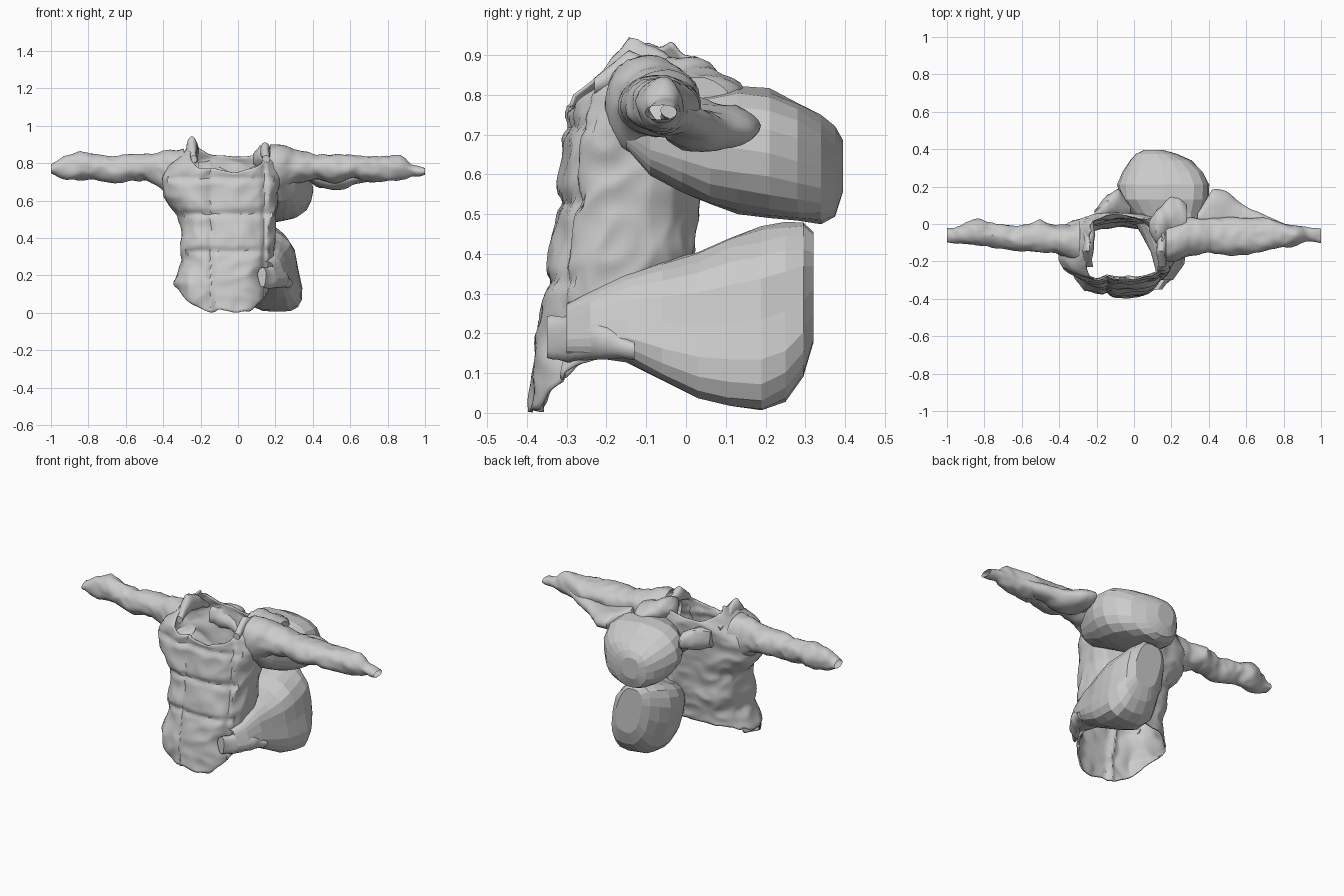
import bpy, bmesh, math
from mathutils import Vector, noise

if "Cube" in bpy.data.objects:
    bpy.data.objects.remove(bpy.data.objects["Cube"])


def lerp_table(table, t):
    """Interpolate the rows of a table keyed by their first column."""
    if t <= table[0][0]:
        return table[0][1:]
    for p, q in zip(table, table[1:]):
        if t <= q[0]:
            f = (t - p[0]) / (q[0] - p[0])
            return [a + (b - a) * f for a, b in zip(p[1:], q[1:])]
    return table[-1][1:]


def spow(v, p):
    return math.copysign(abs(v) ** p, v)


def wrinkle(p, amp, freq):
    """Ridged cloth noise."""
    n = noise.noise(p * freq)
    ridge = 0.5 - abs(noise.noise(p * freq * 1.5 + Vector((5, 2, 8)))) * 2
    return amp * (n + 0.5 * ridge)


def skin(name, rings, smooth, caps=(), thickness=0):
    """Turn a list of closed rings into a mesh object."""
    bm = bmesh.new()
    vr = [[bm.verts.new(p) for p in r] for r in rings]
    n = len(rings[0])
    for r0, r1 in zip(vr, vr[1:]):
        for i in range(n):
            j = (i + 1) % n
            bm.faces.new((r0[i], r0[j], r1[j], r1[i]))
    for c in caps:
        bm.faces.new(vr[c])
    bmesh.ops.recalc_face_normals(bm, faces=bm.faces)
    me = bpy.data.meshes.new(name)
    bm.to_mesh(me)
    bm.free()
    ob = bpy.data.objects.new(name, me)
    bpy.context.collection.objects.link(ob)
    if thickness:
        mod = ob.modifiers.new("cloth", 'SOLIDIFY')
        mod.thickness = thickness
        mod.offset = -1
    if smooth:
        bpy.ops.object.select_all(action='DESELECT')
        ob.select_set(True)
        bpy.context.view_layer.objects.active = ob
        bpy.ops.object.shade_smooth_by_angle(angle=math.radians(40))
    return ob


def loft(name, axis, table, steps, sides, power=1.0, amp=0.0, freq=9,
         smooth=True, caps=(), thickness=0, shear=0.0):
    """Loft along x or y; table rows: position, side min, side max, z min, z max."""
    rings = []
    lo, hi = table[0][0], table[-1][0]
    stations = [lo + (hi - lo) * k / steps for k in range(steps + 1)] if steps else [r[0] for r in table]
    for s in stations:
        a0, a1, z0, z1 = lerp_table(table, s)
        ring = []
        for i in range(sides):
            t = 2 * math.pi * i / sides
            c, d = spow(math.cos(t), power), spow(math.sin(t), power)
            dz = d * (z1 - z0) / 2
            a = (a0 + a1) / 2 + c * (a1 - a0) / 2 - shear * dz
            z = (z0 + z1) / 2 + dz
            p = Vector((s, a, z)) if axis == 'x' else Vector((a, s, z))
            out = Vector((0, c, d)) if axis == 'x' else Vector((c, 0, d))
            p += out * wrinkle(p, amp, freq)
            p.x = max(-1, min(1, p.x))
            p.z = max(0, p.z)
            ring.append(p)
        rings.append(ring)
    return skin(name, rings, smooth, caps, thickness)


# Torso: hollow shell with open neck and ragged hem (z, left, right, front, back)
body = [(0.0, -.25, .14, -.39, -.06), (.08, -.31, .16, -.385, -.04),
        (.16, -.34, .17, -.38, -.02), (.28, -.29, .19, -.36, 0),
        (.42, -.30, .20, -.34, .02), (.52, -.32, .20, -.325, .03),
        (.62, -.39, .21, -.315, .04), (.72, -.40, .23, -.305, .05),
        (.80, -.36, .22, -.29, .06), (.86, -.29, .17, -.25, .05),
        (.95, -.23, .11, -.21, .03)]
seams_x, seams_z = (-.145, .14), (.33, .53, .72)
rings, N, M = [], 110, 56
for k in range(M + 1):
    ring = []
    for i in range(N):
        t = 2 * math.pi * i / N
        c, s = math.cos(t), math.sin(t)
        bottom = .14 - .13 * min(1, (max(0, -s) * 1.15) ** 1.5) + .05 * max(0, s)
        top = .91 - .02 * c - (.15 if s < 0 else .07) * s * s
        ragged = .02 * noise.noise(Vector((c * 4, s * 4, 3)))
        bottom = max(.003, bottom + ragged)
        z = bottom + (top + ragged - bottom) * k / M
        x0, x1, y0, y1 = lerp_table(body, z)
        px, py = spow(c, .75), spow(s, .75)
        p = Vector(((x0 + x1) / 2 + px * (x1 - x0) / 2, (y0 + y1) / 2 + py * (y1 - y0) / 2, z))
        p += Vector((px, py, 0)) * wrinkle(p, .018, 7)
        # front placket and panel seams pressed into the cloth
        if s < -.5:
            p.y += sum(.013 * math.exp(-((p.x - g) / .013) ** 2) for g in seams_x)
            p.y += sum(.013 * math.exp(-((p.z - g) / .016) ** 2) for g in seams_z)
        ring.append(p)
    rings.append(ring)
skin("torso_shell", rings, True, thickness=.008)

# Sleeves: wrinkled open tubes held straight out to each side
left = [(-1, -.10, -.02, .735, .795), (-.93, -.10, -.01, .72, .83),
        (-.85, -.12, .03, .705, .86), (-.78, -.12, .01, .71, .845),
        (-.65, -.14, -.01, .70, .84), (-.5, -.155, .02, .71, .855),
        (-.42, -.155, -.01, .67, .86), (-.34, -.19, .0, .60, .87),
        (-.29, -.21, .02, .62, .88)]
right = [(.17, -.21, .02, .63, .90), (.22, -.20, .02, .64, .90),
         (.30, -.17, .03, .69, .875), (.42, -.16, .03, .71, .855),
         (.52, -.17, .04, .69, .85), (.62, -.165, .03, .71, .845),
         (.72, -.14, .03, .70, .84), (.80, -.12, .01, .70, .84),
         (.87, -.11, -.01, .71, .85), (.93, -.09, -.02, .73, .80),
         (1, -.10, -.03, .74, .775)]
loft("left_sleeve", 'x', left, 50, 36, amp=.014, freq=9)
loft("right_sleeve", 'x', right, 56, 36, amp=.014, freq=9)

# Loose flap hanging behind the right sleeve
flap = [(.34, -.06, .06, .73, .80), (.42, -.06, .19, .67, .78),
        (.50, -.06, .17, .66, .765), (.58, -.06, .11, .665, .76),
        (.68, -.06, .05, .70, .77), (.80, -.06, .01, .74, .78)]
loft("sleeve_flap", 'x', flap, 24, 24, amp=.012, freq=9, caps=(0, -1))

# Upper and lower faceted bulges at the back right (y, x min, x max, z min, z max)
upper = [(-.15, .20, .26, .66, .78), (-.09, .15, .31, .60, .79),
         (-.01, .08, .35, .56, .80), (.06, -.02, .375, .525, .81),
         (.13, -.07, .40, .505, .825), (.21, -.085, .405, .49, .815),
         (.28, -.06, .37, .48, .785), (.34, -.02, .31, .48, .75),
         (.375, .01, .23, .50, .715), (.395, .05, .16, .56, .68)]
lower = [(-.30, .13, .20, .15, .275), (-.24, .12, .24, .145, .305),
         (-.15, .09, .27, .125, .35), (-.06, .05, .295, .075, .38),
         (.03, 0, .315, .035, .405), (.11, -.02, .325, .012, .44),
         (.19, -.01, .325, .003, .468), (.25, .02, .31, .03, .48),
         (.295, .05, .29, .09, .478), (.32, .09, .25, .17, .45)]
loft("upper_bulge", 'y', upper, 0, 20, power=.85, amp=.012, freq=7,
     smooth=False, caps=(-1,))
loft("lower_bulge", 'y', lower, 0, 20, power=.72, amp=.012, freq=7,
     smooth=False, caps=(-1,), shear=.22)

# Crumpled cloth: shoulder fold, back fold and waist band
loft("shoulder_fold", 'x', [(.08, -.03, .03, .80, .85), (.12, -.10, .07, .77, .89),
                            (.20, -.10, .15, .77, .86), (.28, -.06, .10, .75, .84)],
     16, 20, amp=.02, freq=10, caps=(0, -1))
loft("back_fold", 'x', [(-.21, .02, .07, .70, .81), (-.15, .02, .14, .69, .83),
                        (-.08, .03, .19, .67, .79), (-.02, .04, .12, .63, .75)],
     14, 20, amp=.02, freq=10, caps=(0, -1))
loft("waist_band", 'y', [(-.35, .11, .15, .14, .24), (-.29, .13, .21, .13, .25),
                         (-.22, .18, .26, .14, .23), (-.13, .23, .29, .14, .18)],
     16, 16, amp=.012, freq=10, caps=(0, -1))

# Upturned collar peaks on both sides of the neck
for side, x, h in (("left", -.24, .95), ("right", .15, .915)):
    loft(side + "_collar_peak", 'y', [(-.23, x - .02, x + .02, .80, .84),
                                      (-.14, x - .03, x + .02, .83, h),
                                      (-.06, x - .03, x + .03, .83, h - .04),
                                      (.03, x - .02, x + .03, .80, .84)],
         12, 14, amp=.01, freq=12, caps=(0, -1))
